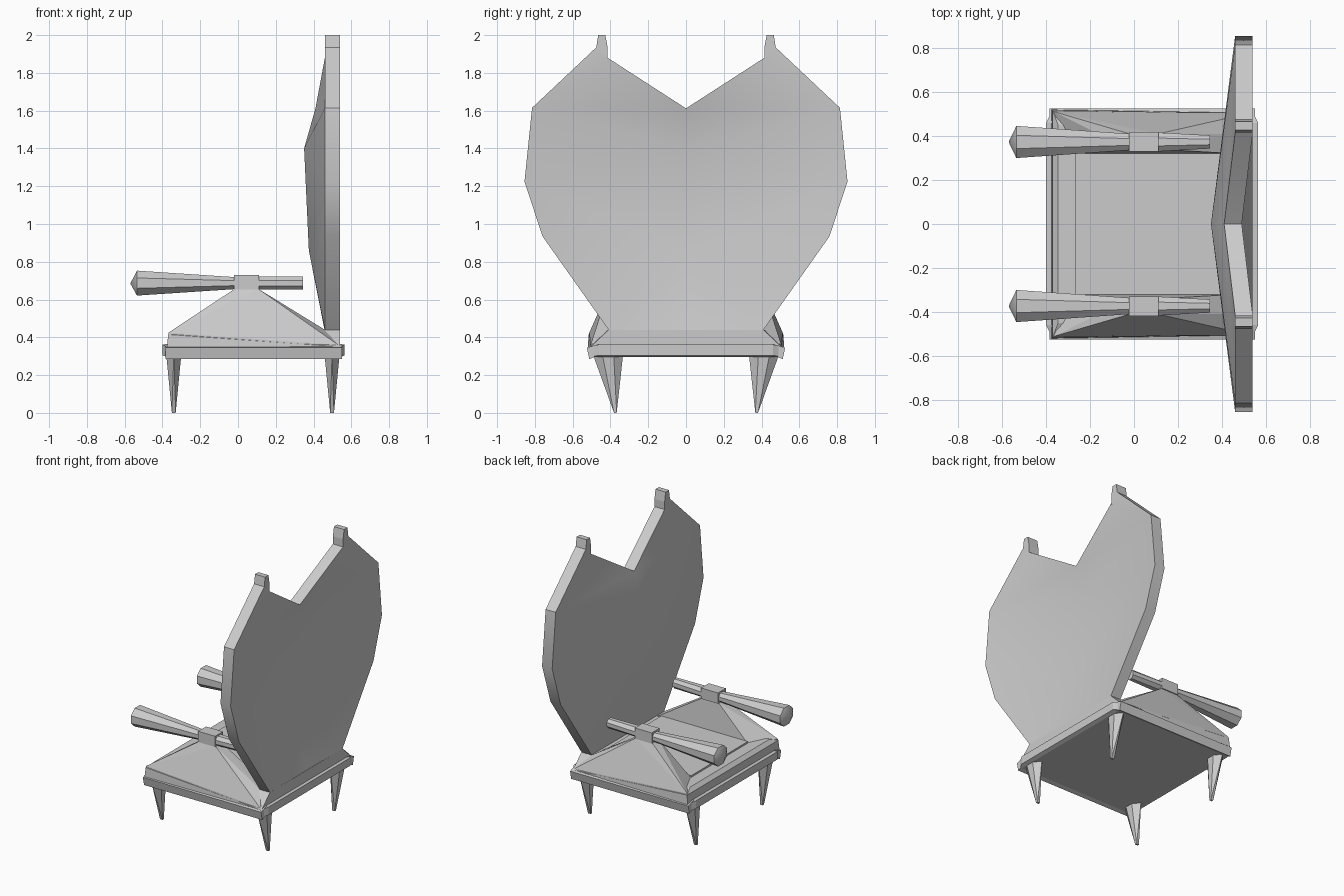
import bpy, bmesh, math
from mathutils import Vector

if "Cube" in bpy.data.objects:
    bpy.data.objects.remove(bpy.data.objects["Cube"])


def finish(name, bm, mirror=False, smooth=None):
    bmesh.ops.recalc_face_normals(bm, faces=bm.faces)
    me = bpy.data.meshes.new(name)
    bm.to_mesh(me)
    bm.free()
    ob = bpy.data.objects.new(name, me)
    bpy.context.collection.objects.link(ob)
    if mirror:
        m = ob.modifiers.new("Mirror", 'MIRROR')
        m.use_axis = (False, True, False)
    if smooth:
        bpy.ops.object.select_all(action='DESELECT')
        bpy.context.view_layer.objects.active = ob
        ob.select_set(True)
        bpy.ops.object.shade_smooth_by_angle(angle=math.radians(smooth))
    return ob


def hull(name, pts, mirror=False):
    bm = bmesh.new()
    for p in pts:
        bm.verts.new(p)
    r = bmesh.ops.convex_hull(bm, input=bm.verts)
    loose = [v for v in bm.verts if not v.link_faces]
    bmesh.ops.delete(bm, geom=loose, context='VERTS')
    bmesh.ops.dissolve_limit(bm, angle_limit=0.01, verts=bm.verts, edges=bm.edges)
    return finish(name, bm, mirror)


def box(x, y, z):
    return [(a, b, c) for a in x for b in y for c in z]


def both(pts):
    return [(x, s * y, z) for x, y, z in pts for s in (1, -1)]


# Seat frame: clipped-corner slab with drooping side rails
hull("seat_frame", box((-0.40, 0.565), (-0.46, 0.46), (0.305, 0.362))
     + box((-0.375, 0.54), (-0.51, 0.51), (0.295, 0.35)))
hull("side_rail", [(x, y, z) for x in (-0.385, 0.55)
                   for y, z in ((0.46, 0.305), (0.46, 0.365), (0.525, 0.345), (0.512, 0.285))], True)

# Seat body and thin seat panel
hull("seat_body", both([(-0.375, 0.52, 0.35), (0.54, 0.505, 0.35),
                        (-0.37, 0.515, 0.415), (-0.345, 0.45, 0.44), (0.54, 0.41, 0.44)]))
hull("seat_panel", box((-0.265, 0.42), (-0.32, 0.32), (0.42, 0.452)))

# Sloped arm supports
hull("arm_support", [(-0.368, 0.512, 0.425), (-0.265, 0.32, 0.435), (0.46, 0.32, 0.435),
                     (0.46, 0.41, 0.44), (0.53, 0.505, 0.36), (-0.368, 0.515, 0.38)]
     + box((-0.02, 0.11), (0.34, 0.41), (0.655,)), True)

# Club-shaped arms lofted along x: (x, half width y, half height z)
bm = bmesh.new()
N = 8
rings = []
for x, ry, rz in ((-0.535, 0.073, 0.066), (-0.02, 0.037, 0.032),
                  (0.11, 0.043, 0.034), (0.345, 0.030, 0.034)):
    k = 1 / math.cos(math.pi / N)
    rings.append([bm.verts.new((x, 0.373 + k * ry * math.cos(a), 0.687 + k * rz * math.sin(a)))
                  for a in [(i + 0.5) * 2 * math.pi / N for i in range(N)]])
tip = bm.verts.new((-0.57, 0.373, 0.685))
for i in range(N):
    j = (i + 1) % N
    bm.faces.new((tip, rings[0][i], rings[0][j]))
    for a, b in zip(rings, rings[1:]):
        bm.faces.new((a[i], a[j], b[j], b[i]))
bm.faces.new(rings[-1])
finish("arm", bm, True, 30)
hull("arm_clamp", box((-0.022, 0.112), (0.33, 0.418), (0.653, 0.73)), True)

# Tapered spike legs
for label, x in (("front", -0.34), ("rear", 0.498)):
    top = [(x + dx, 0.413 + dy, 0.31) for dx, dy in
           ((-0.04, -0.03), (-0.04, 0.03), (0.04, 0.03), (0.04, -0.03), (0, 0.08), (0, -0.08))]
    hull(label + "_leg", top + box((x - 0.01, x + 0.01), (0.367, 0.381), (0,)), True)

# Heart-shaped backrest, creased forward along its centre line
outline = [(0.415, 1.88), (0.475, 1.935), (0.815, 1.615), (0.855, 1.225), (0.76, 0.935), (0.41, 0.44)]
centre = [(0.41, 1.612), (0.35, 1.40), (0.375, 0.86), (0.458, 0.44)]
bm = bmesh.new()
sides = []
for off in (0, 0.08):
    c = [bm.verts.new((x + off, 0, z)) for x, z in centre]
    halves = []
    for s in (1, -1):
        o = [bm.verts.new((0.46 + off, s * y, z)) for y, z in outline]
        for f in ((c[0], o[0], o[2]), (o[0], o[1], o[2]), (c[0], o[2], c[1]), (c[1], o[2], o[3]),
                  (c[1], o[3], c[2]), (c[2], o[3], o[4]), (c[2], o[4], o[5]), (c[2], o[5], c[3])):
            bm.faces.new(f)
        halves.append(o)
    sides.append([c[0]] + halves[0] + [c[3]] + halves[1][::-1])
A, B = sides
for i in range(len(A)):
    j = (i + 1) % len(A)
    bm.faces.new((A[i], A[j], B[j], B[i]))
finish("backrest", bm, smooth=25)

# Small horns on the two top points
hull("backrest_horn", box((0.46, 0.54), (0.415, 0.475), (1.87, 1.935))
     + box((0.46, 0.54), (0.427, 0.465), (2.0,)), True)
